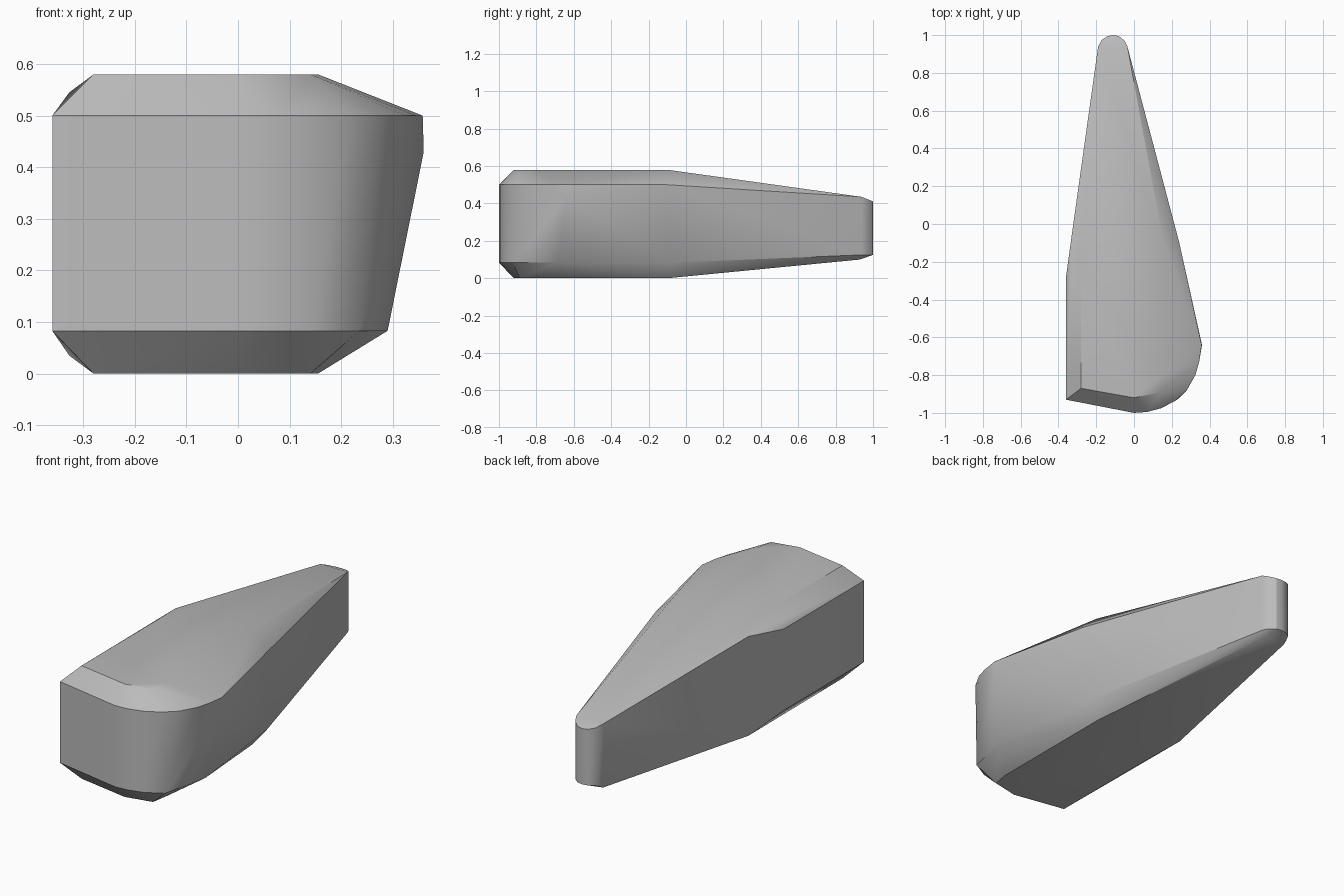
import bpy, bmesh, math

cube = bpy.data.objects.get("Cube")
if cube:
    bpy.data.objects.remove(cube, do_unlink=True)

# Plain grey material
grey = bpy.data.materials.new("plain grey")
grey.use_nodes = True
colour = (0.5, 0.5, 0.5, 1)
grey.diffuse_color = colour
grey.node_tree.nodes["Principled BSDF"].inputs["Base Color"].default_value = colour

# Rounded tip outline, shared by top and bottom
tip = [(-.035, .94), (-.05, .97), (-.08, .995), (-.11, 1), (-.14, .995), (-.17, .975), (-.19, .94)]

# Upper wall edge: front corner, rounded nose and flank
upper = [(-.36, -.93), (0, -1), (.07, -.995), (.145, -.975), (.22, -.935),
         (.28, -.88), (.325, -.8), (.345, -.73), (.358, -.64), (.24, -.1), (-.36, -.28)]
# Lower wall edge, narrower on the flank
lower = [(-.36, -.93), (0, -1), (.07, -.995), (.145, -.975), (.235, -.925),
         (.29, -.68), (.22, -.08), (-.36, -.28)]
# Flat cap outline, used at top and bottom
cap = [(-.28, -.87), (0, -.92), (.14, -.89), (.155, -.8), (.155, -.1), (-.28, -.25)]

points = [(x, y, .5) for x, y in upper] + [(x, y, .083) for x, y in lower]
points += [(x, y, z) for x, y in cap for z in (0, .58)]
points += [(x, y, .435 - .4 * max(0, y - .94)) for x, y in tip]
points += [(x, y, .125) for x, y in tip]
# Bevel run-outs, lower tip edge and flank crease
points += [(-.327, -.04, .545), (-.327, -.04, .035), (.36, -.64, .43),
           (-.06, .93, .1), (-.18, .93, .1)]

bm = bmesh.new()
for p in points:
    bm.verts.new(p)
hull = bmesh.ops.convex_hull(bm, input=bm.verts)
bmesh.ops.delete(bm, geom=[v for v in bm.verts if not v.link_faces], context='VERTS')
bmesh.ops.dissolve_limit(bm, angle_limit=math.radians(0.5), verts=bm.verts, edges=bm.edges)
bmesh.ops.recalc_face_normals(bm, faces=bm.faces)

mesh = bpy.data.meshes.new("tapered_body")
bm.to_mesh(mesh)
bm.free()
mesh.materials.append(grey)
body = bpy.data.objects.new("tapered_body", mesh)
bpy.context.collection.objects.link(body)

bpy.ops.object.select_all(action='DESELECT')
body.select_set(True)
bpy.context.view_layer.objects.active = body
bpy.ops.object.shade_smooth_by_angle(angle=math.radians(30))
